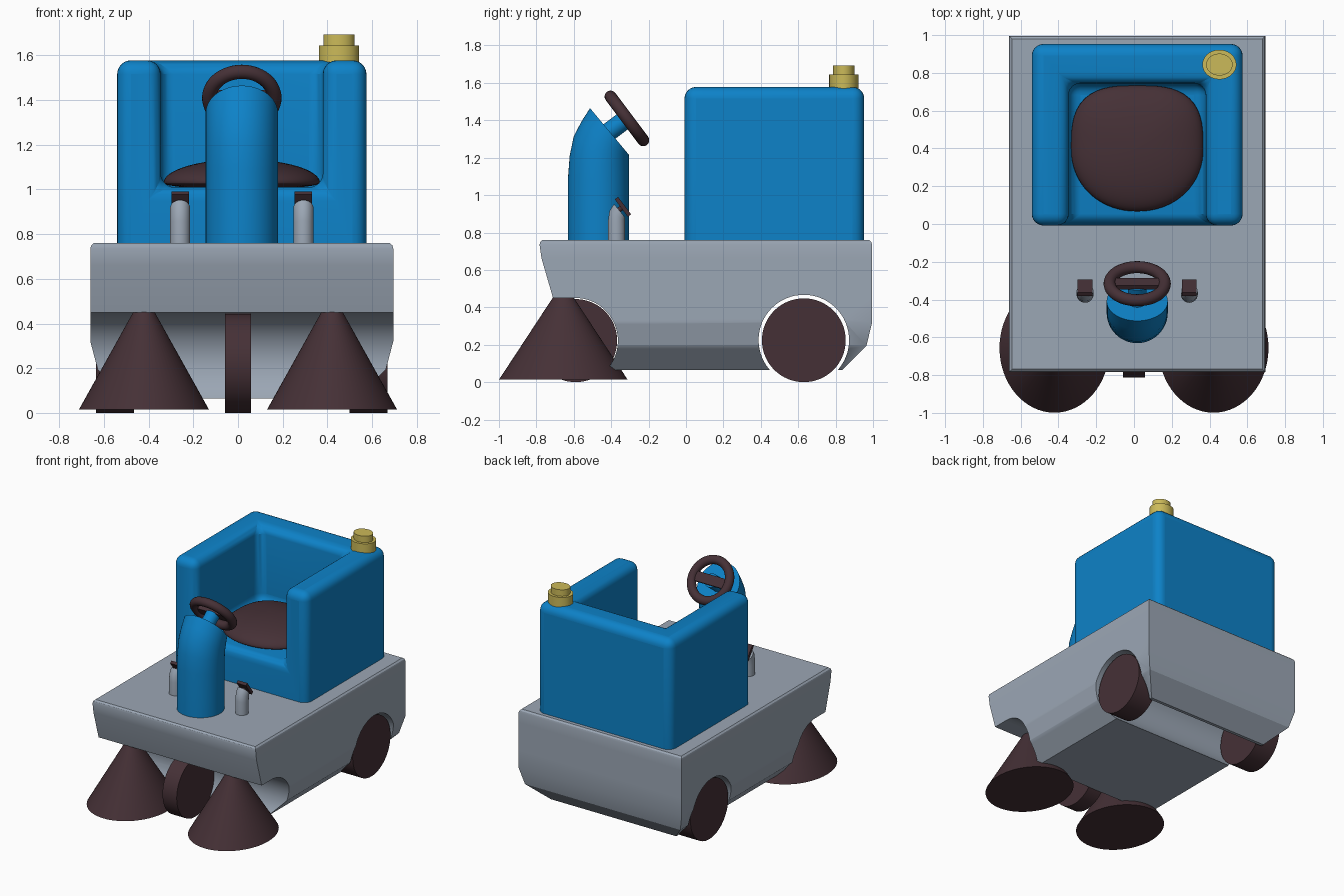
import bpy, bmesh, math
from mathutils import Vector

if "Cube" in bpy.data.objects:
    bpy.data.objects.remove(bpy.data.objects["Cube"])

CX = 0.017  # machine centreline


def mat(name, rgb):
    m = bpy.data.materials.new(name)
    m.diffuse_color = (*rgb, 1)
    m.use_nodes = True
    m.node_tree.nodes["Principled BSDF"].inputs["Base Color"].default_value = m.diffuse_color
    return m


BLUE = mat("blue paint", (0.004, 0.223, 0.578))
GREY = mat("grey paint", (0.33, 0.385, 0.46))
DARK = mat("dark rubber", (0.060, 0.030, 0.037))
YELLOW = mat("yellow lamp", (0.60, 0.49, 0.10))


def finish(ob, name, m, angle=30):
    ob.name = name
    ob.data.materials.clear()
    ob.data.materials.append(m)
    bpy.ops.object.select_all(action='DESELECT')
    ob.select_set(True)
    bpy.context.view_layer.objects.active = ob
    bpy.ops.object.shade_smooth_by_angle(angle=math.radians(angle))
    return ob


def cyl(name, m, r, depth, loc, rot=(0, 0, 0), scale=(1, 1, 1), top=None, n=64):
    bpy.ops.mesh.primitive_cone_add(vertices=n, radius1=r, radius2=r if top is None else top,
                                    depth=depth, location=loc, rotation=rot)
    ob = bpy.context.object
    ob.scale = scale
    return finish(ob, name, m)


def box(name, m, lo, hi, rot=(0, 0, 0)):
    lo, hi = Vector(lo), Vector(hi)
    bpy.ops.mesh.primitive_cube_add(size=1, location=(lo + hi) / 2, rotation=rot)
    ob = bpy.context.object
    ob.scale = hi - lo
    bpy.ops.object.transform_apply(location=False, rotation=False, scale=True)
    return finish(ob, name, m)


def loft(name, m, rings, angle=30):
    bm = bmesh.new()
    vs = [[bm.verts.new(p) for p in ring] for ring in rings]
    n = len(vs[0])
    for a, b in zip(vs, vs[1:]):
        for i in range(n):
            j = (i + 1) % n
            bm.faces.new((a[i], a[j], b[j], b[i]))
    bm.faces.new(vs[0][::-1])
    bm.faces.new(vs[-1])
    bmesh.ops.recalc_face_normals(bm, faces=bm.faces)
    me = bpy.data.meshes.new(name)
    bm.to_mesh(me)
    bm.free()
    ob = bpy.data.objects.new(name, me)
    bpy.context.collection.objects.link(ob)
    return finish(ob, name, m, angle)


def apply(ob, kind, **props):
    bpy.context.view_layer.objects.active = ob
    mod = ob.modifiers.new(kind, kind)
    for k, v in props.items():
        setattr(mod, k, v)
    bpy.ops.object.modifier_apply(modifier=mod.name)


def cut(ob, cutter):
    apply(ob, 'BOOLEAN', operation='DIFFERENCE', solver='EXACT', object=cutter)
    bpy.data.objects.remove(cutter)


SIDE = (0, math.pi / 2, 0)

# body: stacked rectangles (half width, front y, back y, z), then wheel tunnels cut through
levels = [(0.52, -0.711, 0.835, 0.065), (0.645, -0.711, 0.965, 0.195), (0.678, -0.711, 0.995, 0.32),
          (0.678, -0.711, 0.995, 0.45), (0.678, -0.772, 0.995, 0.66), (0.678, -0.783, 0.995, 0.735),
          (0.674, -0.779, 0.991, 0.75), (0.663, -0.768, 0.98, 0.76)]
body = loft("body", GREY, [[(CX - h, a, z), (CX + h, a, z), (CX + h, b, z), (CX - h, b, z)]
                           for h, a, b, z in levels])
cut(body, cyl("cutter", GREY, 0.242, 3, (0, 0.63, 0.225), SIDE))
cut(body, cyl("cutter", GREY, 0.228, 3, (0, -0.592, 0.222), SIDE))
cut(body, box("cutter", GREY, (-1, -1.2, -0.2), (1, -0.592, 0.45)))
finish(body, "body", GREY)

# rear wheels, front wheel
for s, side in ((-1, "left"), (1, "right")):
    cyl("rear_wheel_" + side, DARK, 0.224, 0.17, (CX + s * 0.567, 0.63, 0.224), SIDE)
cyl("front_wheel", DARK, 0.222, 0.118, (0, -0.59, 0.222), SIDE)

# sweeping brushes
for s, side in ((-1, "left"), (1, "right")):
    cyl("brush_" + side, DARK, 0.291, 0.515, (s * 0.421, -0.656, 0.2725),
        scale=(1, 1.178, 1), top=0.004)

# seat housing: block with an open cavity, all edges rounded
housing = box("seat_housing", BLUE, (CX - 0.558, -0.008, 0.64), (CX + 0.558, 0.953, 1.578))
cut(housing, box("cutter", BLUE, (CX - 0.363, -0.5, 1.01), (CX + 0.363, 0.745, 2)))
apply(housing, 'BEVEL', width=0.062, segments=6, limit_method='ANGLE')
finish(housing, "seat_housing", BLUE)

# seat cushion: flattened dome, round at the front and squarer at the back
bpy.ops.mesh.primitive_uv_sphere_add(segments=64, ring_count=32)
seat = bpy.context.object
for v in seat.data.vertices:
    x, y, z = v.co
    r = math.hypot(x, y)
    if r > 1e-5:
        p = 3.0 if y > 0 else 2.1
        k = r / (abs(x) ** p + abs(y) ** p) ** (1 / p)
        x, y = x * k, y * k
    v.co = (CX + 0.35 * x, 0.40 + 0.333 * y, 1.03 + (0.105 if z > 0 else 0.03) * z)
finish(seat, "seat", DARK, 60)

# warning lamp
cyl("lamp_base", YELLOW, 0.09, 0.1, (0.452, 0.844, 1.595), scale=(1, 0.87, 1), n=48)
cyl("lamp_top", YELLOW, 0.07, 0.06, (0.452, 0.844, 1.663), scale=(1, 0.83, 1), n=48)


def post(name, m, x, rx, sections, n=48):
    """Round post lofted through (front y, front z, back y, back z) sections."""
    rings = []
    for fy, fz, by, bz in sections:
        ring = []
        for i in range(n):
            a = 2 * math.pi * i / n
            t = (1 - math.cos(a)) / 2
            ring.append((x + rx * math.sin(a), fy + (by - fy) * t, fz + (bz - fz) * t))
        rings.append(ring)
    return loft(name, m, rings)


# steering column, cut off at a slant
post("steering_column", BLUE, CX, 0.162,
     [(-0.631, 0.70, -0.305, 0.70), (-0.631, 1.09, -0.305, 1.04), (-0.622, 1.21, -0.305, 1.10),
      (-0.600, 1.315, -0.305, 1.15), (-0.558, 1.395, -0.305, 1.185), (-0.513, 1.465, -0.305, 1.215)])

# steering wheel, crossbar and hub, all on one tilted axis
tilt = math.atan2(0.80, 0.60)
rot = (-tilt, 0, 0)
axis = Vector((0, 0.80, 0.60))
hub = Vector((CX, -0.316, 1.41))
bpy.ops.mesh.primitive_torus_add(major_radius=0.146, minor_radius=0.032, major_segments=56,
                                 minor_segments=16, location=hub, rotation=rot)
finish(bpy.context.object, "steering_wheel", DARK, 60)
half = Vector((0.14, 0.035, 0.013))
box("steering_crossbar", DARK, hub - half, hub + half, rot)
cyl("steering_hub", BLUE, 0.05, 0.16, hub - axis * 0.088, rot, n=32)

# two control levers beside the column
for s, side in ((-1, "left"), (1, "right")):
    x = CX + s * 0.276
    post("lever_post_" + side, GREY, x, 0.045,
         [(-0.417, 0.72, -0.325, 0.72), (-0.417, 0.86, -0.325, 0.83),
          (-0.409, 0.915, -0.325, 0.86), (-0.385, 0.953, -0.325, 0.88)], 32)
    c = Vector((x, -0.337, 0.937))
    half = Vector((0.039, 0.058, 0.011))
    box("lever_pad_" + side, DARK, c - half, c + half, rot)
    cyl("lever_stem_" + side, DARK, 0.014, 0.05, c - axis * 0.025, rot, n=16)
